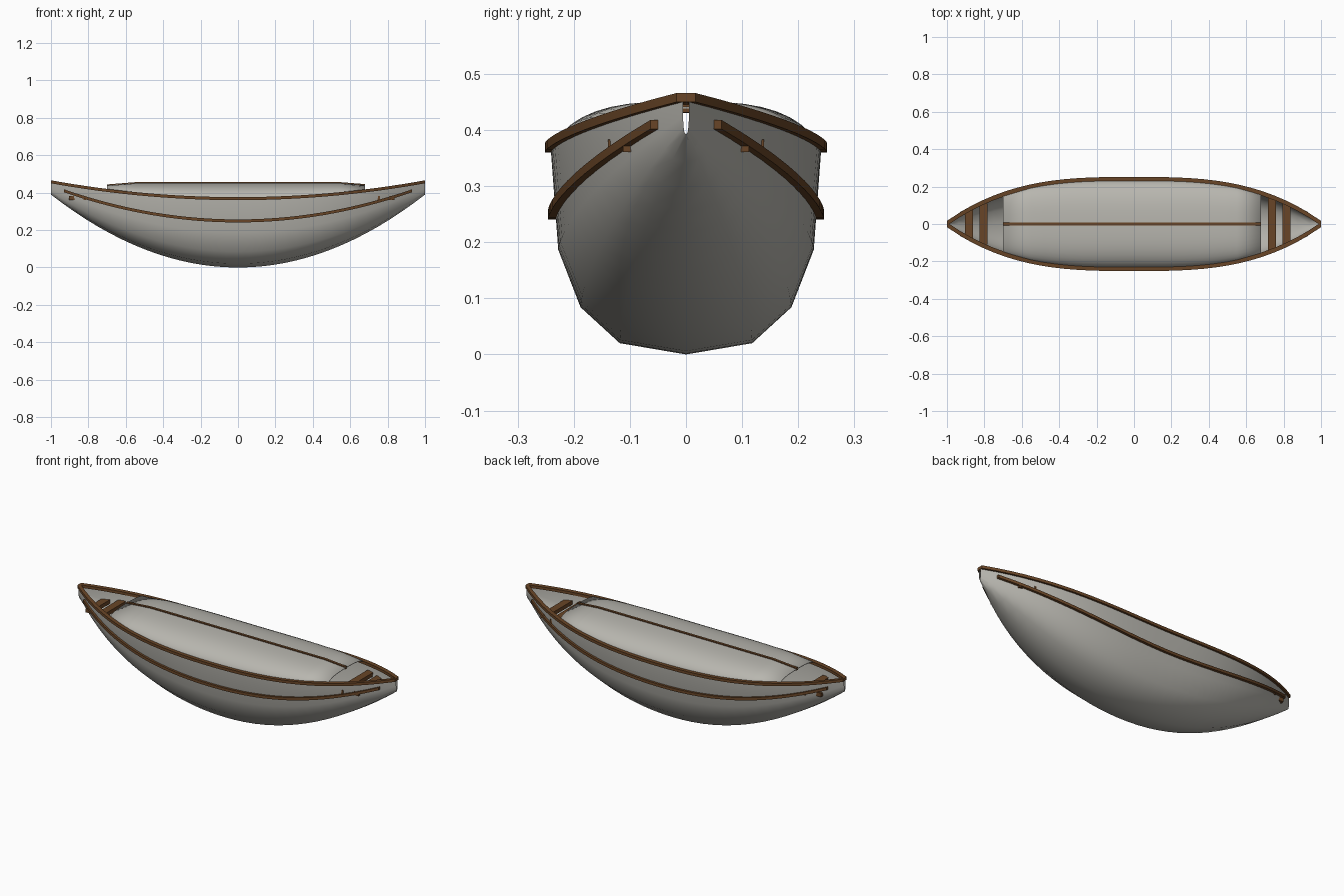
import bpy, bmesh, math

if "Cube" in bpy.data.objects:
    bpy.data.objects.remove(bpy.data.objects["Cube"])


def material(name, rgb):
    m = bpy.data.materials.new(name)
    m.diffuse_color = (*rgb, 1)
    m.use_nodes = True
    m.node_tree.nodes["Principled BSDF"].inputs["Base Color"].default_value = (*rgb, 1)
    return m


GREY = material("weathered grey", (0.48, 0.47, 0.43))
BROWN = material("brown wood", (0.14, 0.06, 0.02))

# Half section of the hull: fraction of half width, fraction of height
SECTION = [(0, 0), (0.49, 0.055), (0.78, 0.23), (0.945, 0.51), (1, 1)]


def keel(x):
    return 0.39 * x * x


def sheer(x):
    return 0.366 + 0.09 * x * x


def half_width(x):
    return 0.006 + 0.235 * (1 - abs(x) ** 3)


def side_at(x, v):
    """Half width of the hull at height fraction v."""
    for (a, b), (c, d) in zip(SECTION, SECTION[1:]):
        if v <= d:
            return half_width(x) * (a + (c - a) * (v - b) / (d - b))
    return half_width(x)


def stations(a, b, n):
    return [a + (b - a) * i / n for i in range(n + 1)]


def loft(name, loops, mat, closed=True, caps=True, smooth=None):
    """Skin a row of matching cross-sections."""
    bm = bmesh.new()
    rings = [[bm.verts.new(p) for p in loop] for loop in loops]
    n = len(rings[0])
    for r, s in zip(rings, rings[1:]):
        for i in range(n if closed else n - 1):
            j = (i + 1) % n
            bm.faces.new((r[i], r[j], s[j], s[i]))
    if caps:
        bm.faces.new(rings[0])
        bm.faces.new(rings[-1])
    bmesh.ops.recalc_face_normals(bm, faces=bm.faces)
    me = bpy.data.meshes.new(name)
    bm.to_mesh(me)
    bm.free()
    me.materials.append(mat)
    if smooth:
        me.shade_smooth()
        me.set_sharp_from_angle(angle=math.radians(smooth))
    ob = bpy.data.objects.new(name, me)
    bpy.context.collection.objects.link(ob)
    return ob


def strip(name, path, hy, hz):
    """Square-edged timber following a path."""
    loops = [[(x, y + a * hy, z + b * hz) for a, b in ((-1, -1), (1, -1), (1, 1), (-1, 1))]
             for x, y, z in path]
    return loft(name, loops, BROWN, smooth=30)


# Double-ended hull shell, open at the top
def hull_loop(x):
    k, s, w = keel(x), sheer(x), half_width(x)
    full = [(-u, v) for u, v in SECTION[:0:-1]] + SECTION
    outer = [(x, u * w, k + v * (s - k)) for u, v in full]
    lift = 0.002 + 0.008 * (1 - x * x)
    inner = [(x, u * w * 0.95, k + lift + v * (s - k - lift)) for u, v in reversed(full)]
    return outer + inner


loft("hull", [hull_loop(x) for x in stations(-1, 1, 32)], GREY, caps=False, smooth=60)

# Gunwales and rubbing strakes on both sides
for side, label in ((1, "left"), (-1, "right")):
    strip("gunwale_" + label,
          [(x, side * (half_width(x) - 0.002), sheer(x) + 0.002) for x in stations(-1, 1, 32)],
          0.0125, 0.008)
    v = 0.68
    strip("rubbing_strake_" + label,
          [(x, side * (side_at(x, v) + 0.006), keel(x) + v * (sheer(x) - keel(x)))
           for x in stations(-0.93, 0.93, 28)], 0.0075, 0.008)


# Arched cover over the middle, dropping a little at each end
def ridge(x):
    return 0.449 - 0.012 * max(0, (abs(x) - 0.55) / 0.15)


def cover_loop(x):
    w, s = half_width(x) * 0.96, sheer(x)
    return [(x, w * t, s + (ridge(x) - s) * max(0, 1 - abs(t) ** 3) ** 0.6)
            for t in [math.sin(a * math.pi / 2) for a in stations(-1, 1, 20)]]


cover_x = [-0.70] + stations(-0.55, 0.55, 16) + [0.68]
cover = loft("cover", [cover_loop(x) for x in cover_x], GREY, closed=False, caps=False, smooth=60)
thick = cover.modifiers.new("thickness", "SOLIDIFY")
thick.thickness = 0.004
thick.offset = 0

# Ridge pole along the cover
strip("ridge_pole", [(x, 0, ridge(x)) for x in cover_x], 0.007, 0.007)

# Cross beams at the two ends
for i, (x, poke) in enumerate(((-0.883, 0.004), (-0.805, -0.004), (0.738, -0.004), (0.815, 0.003))):
    z = 0.372
    v = (z - keel(x)) / (sheer(x) - keel(x))
    reach = side_at(x, v) + poke
    strip("cross_beam_%d" % (i + 1), [(x - 0.021, 0, z), (x + 0.021, 0, z)], reach, 0.011)
